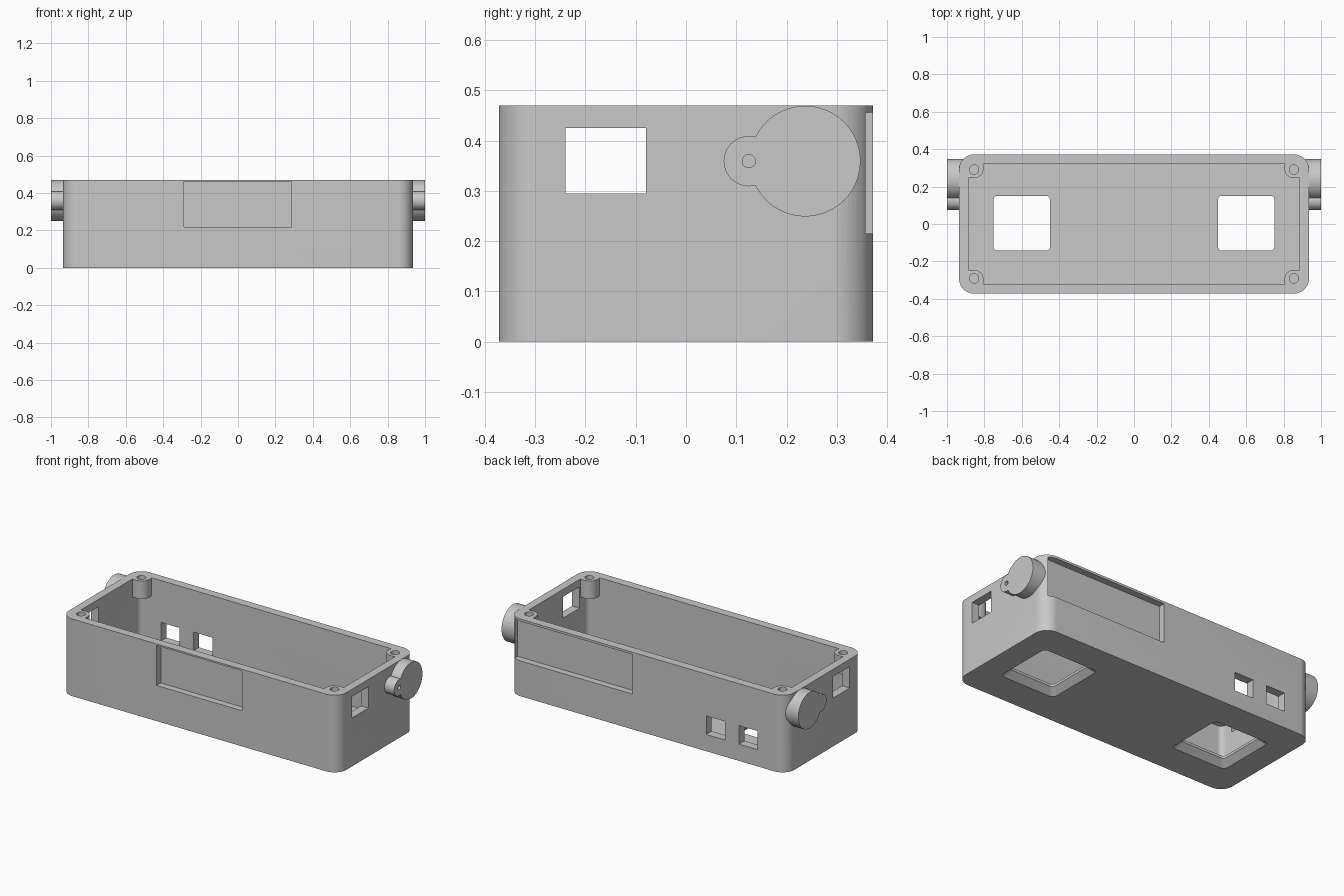
import bpy, bmesh, math
from mathutils import Matrix

old = bpy.data.objects.get("Cube")
if old:
    bpy.data.objects.remove(old, do_unlink=True)

grey = bpy.data.materials.new("plain grey")
grey.use_nodes = True
colour = (0.58, 0.58, 0.58, 1)
grey.diffuse_color = colour
grey.node_tree.nodes["Principled BSDF"].inputs["Base Color"].default_value = colour


def finish(bm, name):
    bmesh.ops.recalc_face_normals(bm, faces=bm.faces)
    mesh = bpy.data.meshes.new(name)
    bm.to_mesh(mesh)
    bm.free()
    mesh.materials.append(grey)
    ob = bpy.data.objects.new(name, mesh)
    bpy.context.collection.objects.link(ob)
    return ob


def rounded_loft(name, cx, cy, rings, steps=8):
    """Solid through rounded rectangles given as (half x, half y, radius, z)."""
    bm = bmesh.new()
    loops = []
    for hx, hy, r, z in rings:
        loop = []
        for q, (sx, sy) in enumerate([(1, 1), (-1, 1), (-1, -1), (1, -1)]):
            for i in range(steps + 1):
                a = (q + i / steps) * math.pi / 2
                loop.append(bm.verts.new((cx + sx * (hx - r) + r * math.cos(a),
                                          cy + sy * (hy - r) + r * math.sin(a), z)))
        loops.append(loop)
    for low, high in zip(loops, loops[1:]):
        for i in range(len(low)):
            j = (i + 1) % len(low)
            bm.faces.new((low[i], low[j], high[j], high[i]))
    bm.faces.new(loops[0])
    bm.faces.new(loops[-1])
    return finish(bm, name)


def box(name, x, y, z):
    """Box from (min, max) pairs."""
    bm = bmesh.new()
    bmesh.ops.create_cube(bm, size=1)
    for v in bm.verts:
        for k, (lo, hi) in enumerate((x, y, z)):
            v.co[k] = lo if v.co[k] < 0 else hi
    return finish(bm, name)


def cylinder(name, centre, radius, length, along_x=False, sides=48):
    bm = bmesh.new()
    bmesh.ops.create_cone(bm, cap_ends=True, segments=sides, radius1=radius,
                          radius2=radius, depth=length)
    turn = Matrix.Rotation(math.pi / 2, 4, 'Y') if along_x else Matrix()
    bm.transform(Matrix.Translation(centre) @ turn)
    return finish(bm, name)


def combine(target, tool, operation):
    mod = target.modifiers.new(operation.lower(), 'BOOLEAN')
    mod.operation = operation
    mod.solver = 'EXACT'
    mod.object = tool
    bpy.context.view_layer.objects.active = target
    bpy.ops.object.modifier_apply(modifier=mod.name)
    bpy.data.objects.remove(tool, do_unlink=True)


def add(tool):
    combine(case, tool, 'UNION')


def cut(tool):
    combine(case, tool, 'DIFFERENCE')


# Open tray with rounded corners
TOP = 0.47
case = rounded_loft("case", 0, 0, [(0.935, 0.372, 0.08, 0), (0.935, 0.372, 0.08, TOP)], 12)
cut(rounded_loft("cavity", 0, 0, [(0.885, 0.32, 0.03, 0.05), (0.885, 0.32, 0.03, 0.6)]))

# Corner screw posts and side lugs
LUG_Z = 0.359
for sx in (-1, 1):
    for sy in (-1, 1):
        add(rounded_loft("screw_post", sx * 0.8625, sy * 0.30,
                         [(0.0575, 0.055, 0.05, 0.36), (0.0575, 0.055, 0.05, TOP)]))
    add(cylinder("lug_large", (sx * 0.945, 0.237, LUG_Z), 0.11, 0.11, True, 64))
    add(cylinder("lug_small", (sx * 0.945, 0.125, LUG_Z), 0.05, 0.11, True))

# Screw holes, stepped lug holes, side windows and tapered floor openings
for sx in (-1, 1):
    for sy in (-1, 1):
        cut(cylinder("screw_hole", (sx * 0.855, sy * 0.291, TOP), 0.025, 0.18, False, 32))
    for y, wide, narrow in ((0.237, 0.037, 0.022), (0.125, 0.025, 0.013)):
        cut(cylinder("lug_bore", (sx, y, LUG_Z), wide, 0.08, True, 32))
        cut(cylinder("lug_pilot", (sx, y, LUG_Z), narrow, 0.13, True, 32))
    cut(box("side_window", sorted((sx * 0.87, sx * 0.95)), (-0.24, -0.08), (0.295, 0.425)))
    cut(rounded_loft("floor_opening", sx * 0.6, 0.004,
                     [(0.195, 0.195, 0.03, -0.01), (0.15, 0.147, 0.02, 0.035),
                      (0.15, 0.147, 0.02, 0.1)]))

# Shallow label recesses, front and back
cut(box("front_recess", (-0.288, 0.286), (-0.4, -0.332), (0.217, 0.46)))
cut(box("back_recess", (0.10, 0.902), (0.332, 0.4), (0.215, 0.456)))

# Small ports through the back wall
for x in (-0.46, -0.68):
    cut(box("back_port", (x - 0.063, x + 0.063), (0.3, 0.4), (0.102, 0.215)))

# Smooth rounded walls, crisp edges
bpy.ops.object.select_all(action='DESELECT')
case.select_set(True)
bpy.context.view_layer.objects.active = case
bpy.ops.object.shade_smooth_by_angle(angle=math.radians(30))
